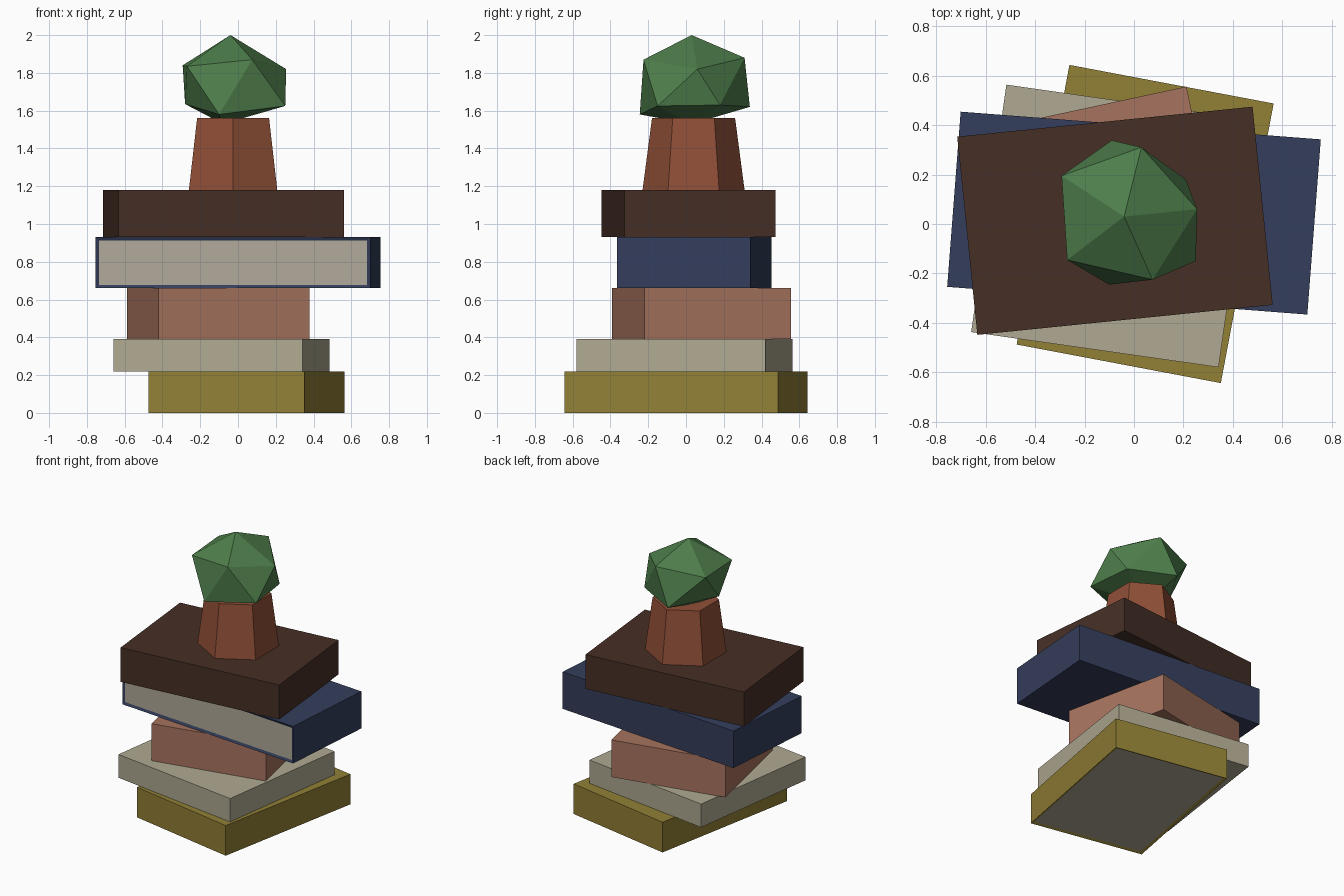
import bpy, bmesh, math
from mathutils import Vector, Matrix

if "Cube" in bpy.data.objects:
    bpy.data.objects.remove(bpy.data.objects["Cube"])


def material(name, rgb):
    lin = [((c / 255 + 0.055) / 1.055) ** 2.4 for c in rgb]
    m = bpy.data.materials.new(name)
    m.diffuse_color = (*lin, 1)
    m.use_nodes = True
    m.node_tree.nodes["Principled BSDF"].inputs["Base Color"].default_value = m.diffuse_color
    return m


def finish(bm, name, mats):
    bmesh.ops.recalc_face_normals(bm, faces=bm.faces)
    me = bpy.data.meshes.new(name)
    bm.to_mesh(me)
    bm.free()
    for m in mats:
        me.materials.append(m)
    ob = bpy.data.objects.new(name, me)
    bpy.context.collection.objects.link(ob)
    return ob


paper = material("paper", (176, 170, 153))


def book(name, rgb, size, centre, z0, z1, turn, page_dir=None):
    """Turned slab; page_dir picks the side that shows the inset pages."""
    bm = bmesh.new()
    bmesh.ops.create_cube(bm, size=1)
    bmesh.ops.scale(bm, vec=(*size, z1 - z0), verts=bm.verts)
    bm.normal_update()
    if page_dir:
        page = max(bm.faces, key=lambda f: f.normal.dot(Vector(page_dir)))
        bmesh.ops.inset_region(bm, faces=[page], thickness=0.025, depth=-0.008)
        page.material_index = 1
    ob = finish(bm, name, [material(name, rgb), paper])
    ob.location = (*centre, (z0 + z1) / 2)
    ob.rotation_euler.z = math.radians(turn)


# Stack of books, bottom to top
book("olive_book", (146, 128, 53), (0.84, 1.15), (0.045, 0), 0, 0.22, -10.7, (0, 0, -1))
book("beige_book", (176, 170, 146), (1.01, 1.01), (-0.087, -0.008), 0.22, 0.39, -8.1)
book("salmon_book", (166, 115, 94), (0.818, 0.793), (-0.105, 0.082), 0.39, 0.66, 12.1)
book("navy_book", (52, 62, 92), (1.46, 0.71), (0, 0.044), 0.66, 0.93, -4.4, (0, -1, 0))
book("brown_book", (70, 47, 37), (1.20, 0.805), (-0.077, 0.013), 0.93, 1.18, 5.8)

# Six-sided pot, narrower at the top
bm = bmesh.new()
bmesh.ops.create_cone(bm, cap_ends=True, segments=6, radius1=0.27, radius2=0.22, depth=0.38,
                      matrix=Matrix.Translation((-0.026, 0.04, 1.37)))
# keep hexagon corners on the y axis
if max(v.co.y for v in bm.verts) < 0.30:
    bmesh.ops.rotate(bm, verts=bm.verts, cent=(-0.026, 0.04, 0),
                     matrix=Matrix.Rotation(math.radians(30), 3, 'Z'))
finish(bm, "pot", [material("terracotta", (144, 79, 55))])

# Faceted plant: an uneven icosahedron made of two rings and two tips
bm = bmesh.new()
top = bm.verts.new((-0.04, 0.03, 2.0))
bottom = bm.verts.new((-0.08, 0.03, 1.53))
upper = [bm.verts.new(p) for p in [(0.255, 0.06, 1.82), (0.03, 0.31, 1.88), (-0.293, 0.195, 1.84),
                                   (-0.27, -0.145, 1.835), (0.075, -0.225, 1.87)]]
lower = [bm.verts.new(p) for p in [(0.21, 0.18, 1.63), (-0.09, 0.338, 1.62), (-0.28, 0.02, 1.635),
                                   (-0.10, -0.245, 1.58), (0.25, -0.15, 1.625)]]
for i in range(5):
    j = (i + 1) % 5
    bm.faces.new((top, upper[i], upper[j]))
    bm.faces.new((upper[i], lower[i], upper[j]))
    bm.faces.new((upper[j], lower[i], lower[j]))
    bm.faces.new((bottom, lower[j], lower[i]))
finish(bm, "plant", [material("leaf_green", (78, 126, 75))])
